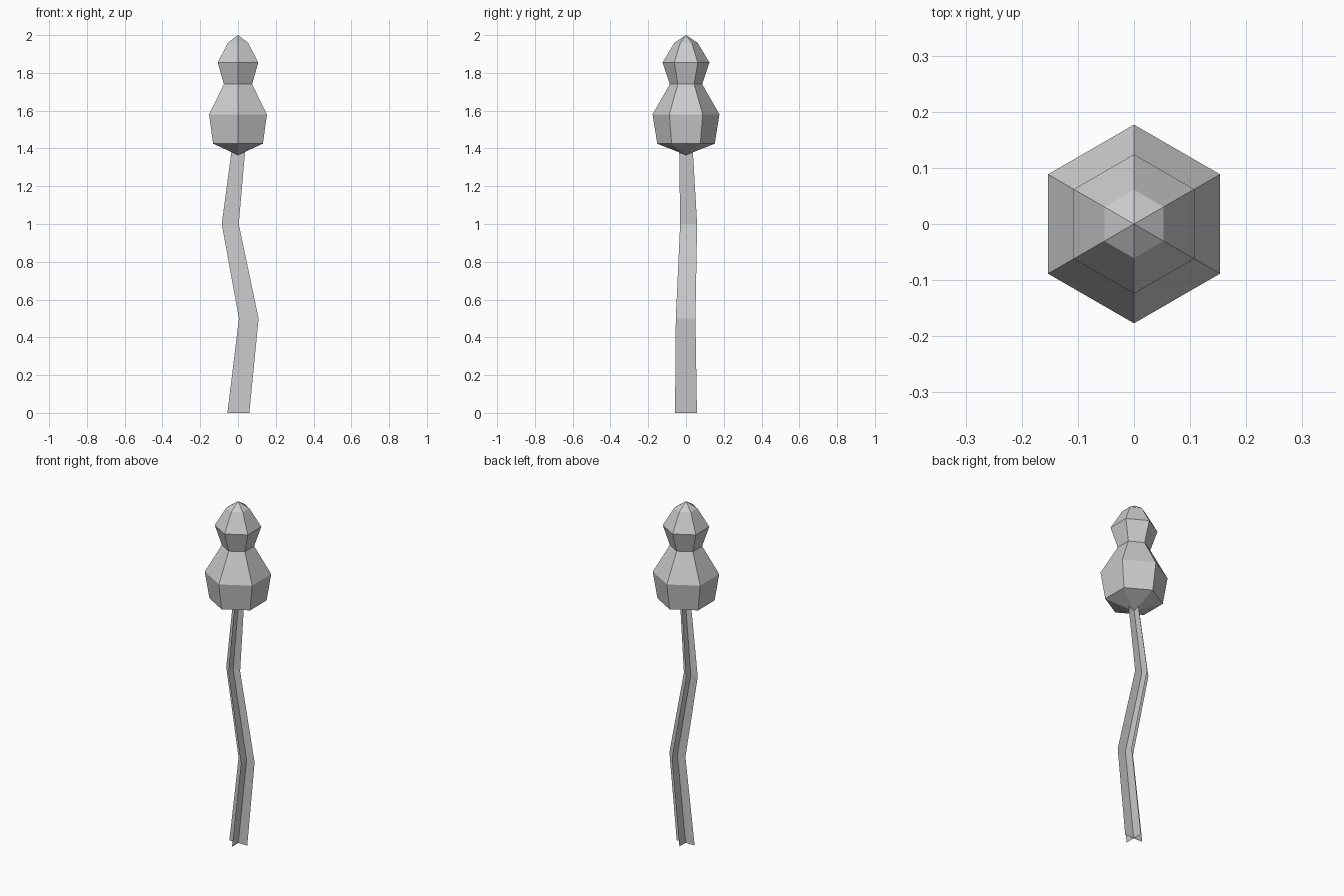
import bpy, bmesh, math

if "Cube" in bpy.data.objects:
    bpy.data.objects.remove(bpy.data.objects["Cube"])


def make_object(name, bm):
    mesh = bpy.data.meshes.new(name)
    bm.to_mesh(mesh)
    bm.free()
    obj = bpy.data.objects.new(name, mesh)
    bpy.context.collection.objects.link(obj)
    return obj


# Stem: two crossed ribbons following one bent path (x, y, z, half width)
path = [(0.002, 0, 0, 0.058), (0.057, -0.002, 0.5, 0.052),
        (-0.041, 0.014, 1.0, 0.045), (0.002, 0, 1.39, 0.036)]
bm = bmesh.new()
for dx, dy in ((1, 0), (0, 1)):
    rows = [[bm.verts.new((x + s * w * dx, y + s * w * dy, z)) for s in (-1, 1)]
            for x, y, z, w in path]
    for a, b in zip(rows, rows[1:]):
        bm.faces.new((a[0], a[1], b[1], b[0]))
make_object("stem", bm)

# Flower bud: six-sided lathe, corners on the y axis (radius, z)
profile = [(0.152, 1.425), (0.177, 1.58), (0.086, 1.74), (0.124, 1.855), (0.061, 1.96)]
SIDES = 6
bm = bmesh.new()
rings = []
for r, z in profile:
    angles = [math.pi / 2 + i * math.tau / SIDES for i in range(SIDES)]
    rings.append([bm.verts.new((r * math.cos(a), r * math.sin(a), z)) for a in angles])
bottom = bm.verts.new((0, 0, 1.365))
top = bm.verts.new((0, 0, 2.0))
for i in range(SIDES):
    j = (i + 1) % SIDES
    for a, b in zip(rings, rings[1:]):
        bm.faces.new((a[i], a[j], b[j], b[i]))
    bm.faces.new((rings[0][j], rings[0][i], bottom))
    bm.faces.new((rings[-1][i], rings[-1][j], top))
make_object("flower_bud", bm)
